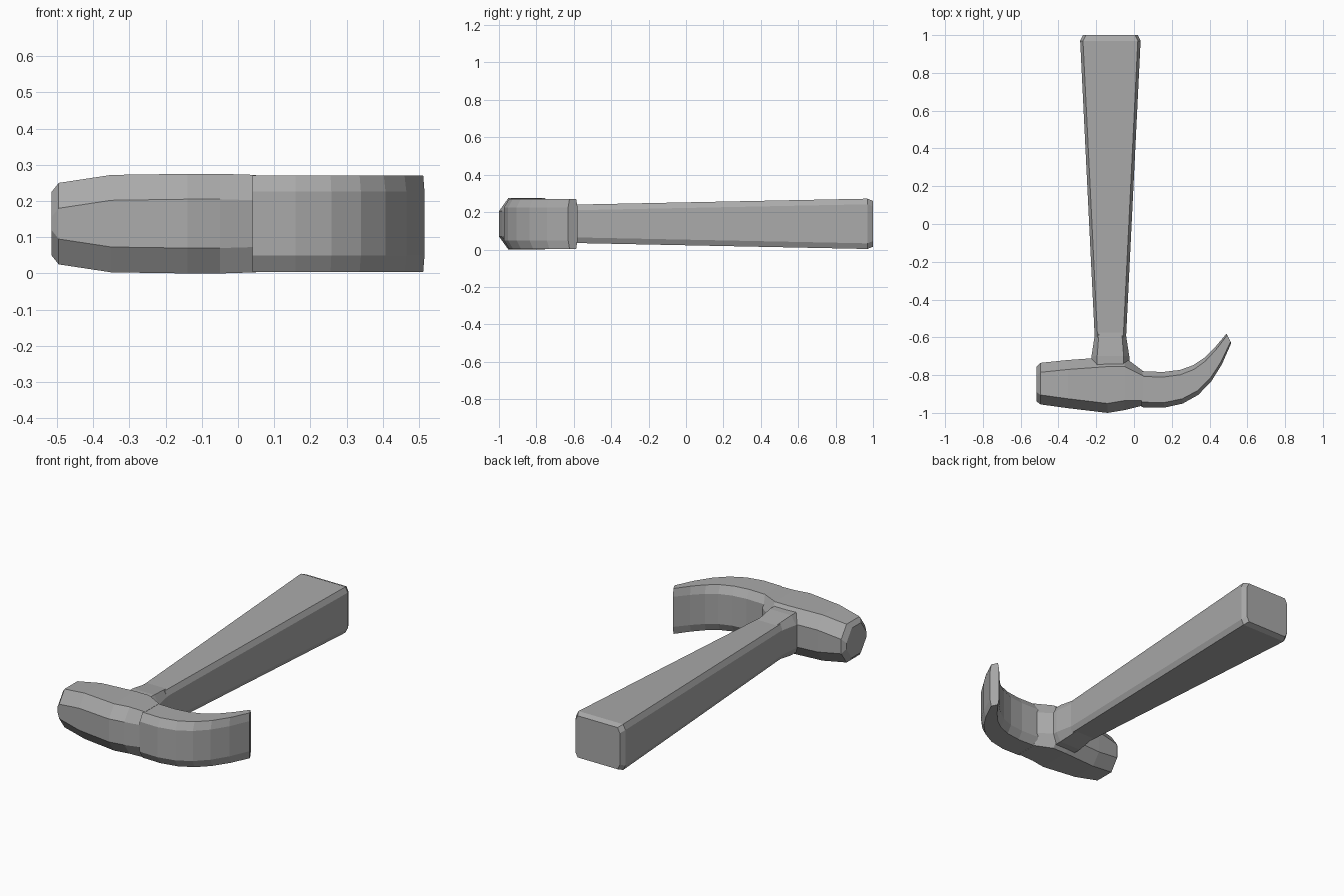
import bpy
import bmesh
from mathutils import Vector
from mathutils.geometry import interpolate_bezier

cube = bpy.data.objects.get("Cube")
if cube:
    bpy.data.objects.remove(cube)

# One plain grey for the whole tool
GREY = (0.4, 0.4, 0.4, 1)
grey = bpy.data.materials.new("plain grey")
grey.use_nodes = True
grey.diffuse_color = GREY
grey.node_tree.nodes["Principled BSDF"].inputs["Base Color"].default_value = GREY

THICKNESS = 0.275
HANDLE_X = -0.125


def section(start, end, inset, cut, rise):
    """Upright rectangle between two plan points, with its corners chamfered."""
    start, end = Vector(start).to_2d(), Vector(end).to_2d()
    step = (end - start).normalized() * cut
    low, high = inset, THICKNESS - inset
    half = [(start, rise), (start + step, 0), (end - step, 0), (end, rise)]
    bottom = [(*point, low + lift) for point, lift in half]
    top = [(*point, high - lift) for point, lift in reversed(half)]
    return bottom + top


def loft(name, sections):
    """Skin a row of sections and cap both ends."""
    bm = bmesh.new()
    rings = [[bm.verts.new(point) for point in outline] for outline in sections]
    for ring, following in zip(rings, rings[1:]):
        for i in range(len(ring)):
            bm.faces.new((ring[i - 1], ring[i], following[i], following[i - 1]))
    bm.faces.new(rings[0])
    bm.faces.new(rings[-1])
    bmesh.ops.recalc_face_normals(bm, faces=bm.faces)
    mesh = bpy.data.meshes.new(name)
    bm.to_mesh(mesh)
    bm.free()
    mesh.materials.append(grey)
    bpy.context.collection.objects.link(bpy.data.objects.new(name, mesh))


def across_handle(y, half_width, inset, cut=0.015, rise=0.03):
    left, right = HANDLE_X + half_width, HANDLE_X - half_width
    return section((right, y), (left, y), inset, cut, rise)


def across_head(x, front, back, inset, cut=0.05, rise=0.07):
    return section((x, front), (x, back), inset, cut, rise)


# Tapered handle, widening towards a softly bevelled butt
loft("handle", [
    across_handle(y=-0.6, half_width=0.083, inset=0.035),
    across_handle(y=0.97, half_width=0.16, inset=0.003),
    across_handle(y=1, half_width=0.145, inset=0.015),
])

# Collar flaring from the handle into the head
loft("collar", [
    across_handle(y=-0.57, half_width=0.08, inset=0.035, cut=0.02),
    across_handle(y=-0.7, half_width=0.1, inset=0.02, cut=0.03, rise=0.05),
    across_handle(y=-0.8, half_width=0.1, inset=0.02, cut=0.03, rise=0.05),
])

# Head, from the narrowed striking face to the neck of the claw
loft("head", [
    across_head(x=-0.515, front=-0.94, back=-0.755, inset=0.05),
    across_head(x=-0.495, front=-0.955, back=-0.735, inset=0.025),
    across_head(x=-0.35, front=-0.975, back=-0.72, inset=0.003),
    across_head(x=-0.14, front=-1, back=-0.705, inset=0),
    across_head(x=-0.05, front=-0.985, back=-0.705, inset=0),
    across_head(x=0.05, front=-0.96, back=-0.78, inset=0.003, cut=0.025),
])

# Curved claw, lofted between an inner and an outer edge curve
CLAW_STEPS = 7
inner_edge = [Vector((x, y)) for x, y in
              [(0.04, -0.78), (0.3, -0.8), (0.36, -0.74), (0.49, -0.58)]]
outer_edge = [Vector((x, y)) for x, y in
              [(0.04, -0.97), (0.3, -1), (0.42, -0.88), (0.515, -0.63)]]
inner_points = interpolate_bezier(*inner_edge, CLAW_STEPS)
outer_points = interpolate_bezier(*outer_edge, CLAW_STEPS)
loft("claw", [
    section(inner, outer, inset=0.004, cut=(outer - inner).length / 7, rise=0.045)
    for inner, outer in zip(inner_points, outer_points)
])
